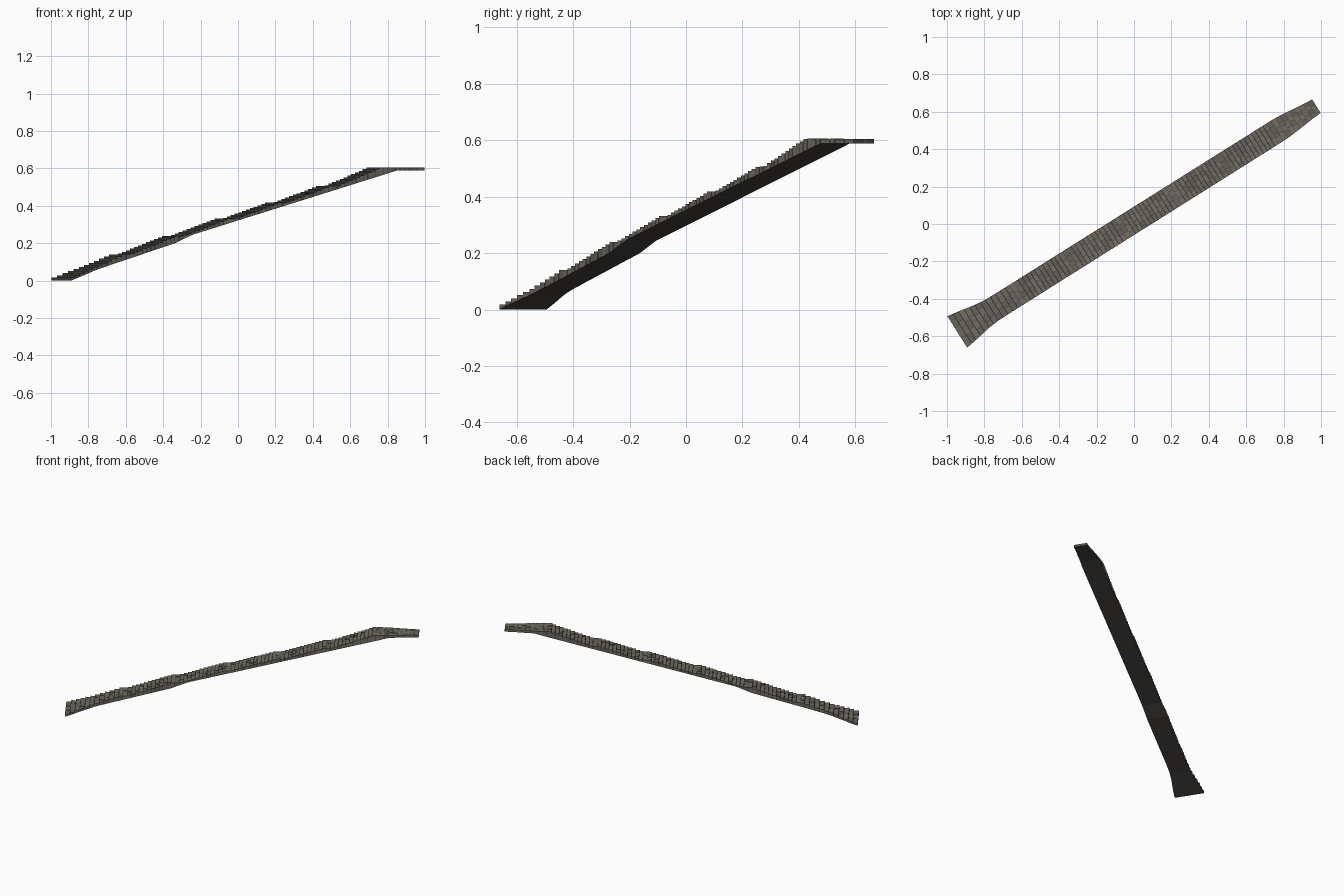
import bpy, bmesh, math, random

if "Cube" in bpy.data.objects:
    bpy.data.objects.remove(bpy.data.objects["Cube"])

random.seed(4)
ANG = math.atan2(0.5321, 0.8467)
C, S = math.cos(ANG), math.sin(ANG)
OFFSET = 0.0143                      # sideways shift of the centre line

# (distance along path, value) profiles
WIDTH = [(-1.107, .099), (-1.04, .089), (-0.95, .072), (-0.89, .066), (-0.82, .065),
         (0.92, .064), (0.97, .061), (1.05, .053), (1.11, .046), (1.161, .043)]
UNDERSIDE = [(-1.107, 0), (-0.92, .06), (-0.43, .20), (-0.32, .245), (0.97, .588), (1.161, .588)]


def lerp(profile, s):
    for (a, va), (b, vb) in zip(profile, profile[1:]):
        if s <= b:
            return va + (vb - va) * max(0, (s - a) / (b - a))
    return profile[-1][1]


def place(s, n, z):
    n += OFFSET
    return (s * C - n * S, s * S + n * C, z)


def material(name, col):
    m = bpy.data.materials.new(name)
    m.diffuse_color = (*col, 1)
    m.use_nodes = True
    m.node_tree.nodes["Principled BSDF"].inputs["Base Color"].default_value = m.diffuse_color
    return m


def finish(name, bm, mats):
    bmesh.ops.recalc_face_normals(bm, faces=bm.faces)
    me = bpy.data.meshes.new(name)
    bm.to_mesh(me)
    bm.free()
    for m in mats:
        me.materials.append(m)
    ob = bpy.data.objects.new(name, me)
    bpy.context.collection.objects.link(ob)
    return ob


def block(bm, s0, s1, f0, f1, z, low=0.001, gap=0.0012, mat=0):
    """Stone between width fractions f0..f1, from the sloped underside to z."""
    v = []
    for top in (False, True):
        for s, f in ((s0, f0), (s1, f0), (s1, f1), (s0, f1)):
            w = lerp(WIDTH, s)
            n = w * f
            if abs(f) < 1:
                n += gap if f == f0 else -gap
            v.append(bm.verts.new(place(s, n, z if top else lerp(UNDERSIDE, s) + low)))
    for q in ((0, 1, 2, 3), (4, 5, 6, 7), (0, 1, 5, 4), (1, 2, 6, 5), (2, 3, 7, 6), (3, 0, 4, 7)):
        bm.faces.new([v[i] for i in q]).material_index = mat


# Treads: flights of eleven steps divided by short landings
landing_s = [-0.765, -0.43, -0.10, 0.22, 0.54, 0.86]
landing_z = [0.14, 0.24, 0.332, 0.418, 0.506, 0.605]
treads = []
start, z0, STEPS = -1.107, 0.018, 11
for i, (ls, lz) in enumerate(zip(landing_s, landing_z)):
    for k in range(STEPS):
        a = start + (ls - start) * k / STEPS
        b = start + (ls - start) * (k + 1) / STEPS
        treads.append((a, b, z0 + (lz - z0) * k / STEPS))
    end, rows = (ls + 0.055, 2) if i < 5 else (1.161, 11)
    for k in range(rows):
        treads.append((ls + (end - ls) * k / rows, ls + (end - ls) * (k + 1) / rows, lz))
    start, z0 = end, lz + (lz - z0) / STEPS * 0.5

# Dark mortar core, slightly inset from the stones
bm = bmesh.new()
rings = []
for a, b, z in treads:
    for s in (a, b):
        w = lerp(WIDTH, s) - 0.0012
        lo = lerp(UNDERSIDE, s)
        rings.append([bm.verts.new(place(s, n, h)) for n, h in
                      ((-w, lo), (w, lo), (w, z - 0.0015), (-w, z - 0.0015))])
for r, q in zip(rings, rings[1:]):
    for i in range(4):
        j = (i + 1) % 4
        bm.faces.new((r[i], r[j], q[j], q[i]))
bm.faces.new(rings[0])
bm.faces.new(rings[-1])
bmesh.ops.remove_doubles(bm, verts=bm.verts, dist=1e-6)
finish("mortar_core", bm, [material("mortar", (0.055, 0.05, 0.045))])

# Stone blocks, with staggered joints from row to row
bm = bmesh.new()
for row, (a, b, z) in enumerate(treads):
    count = 4 if row % 2 else 3
    cuts = [-1] + [-1 + 2 * (i + random.uniform(-.18, .18)) / count for i in range(1, count)] + [1]
    s0 = a if row == 0 else a + 0.0005
    s1 = b if row == len(treads) - 1 else b - 0.0015
    for f0, f1 in zip(cuts, cuts[1:]):
        block(bm, s0, s1, f0, f1, z - random.uniform(0, .0006), mat=random.randrange(3))
finish("stair_stones", bm, [material("stone_a", (0.15, 0.14, 0.115)),
                            material("stone_b", (0.13, 0.12, 0.10)),
                            material("stone_c", (0.17, 0.158, 0.13))])
